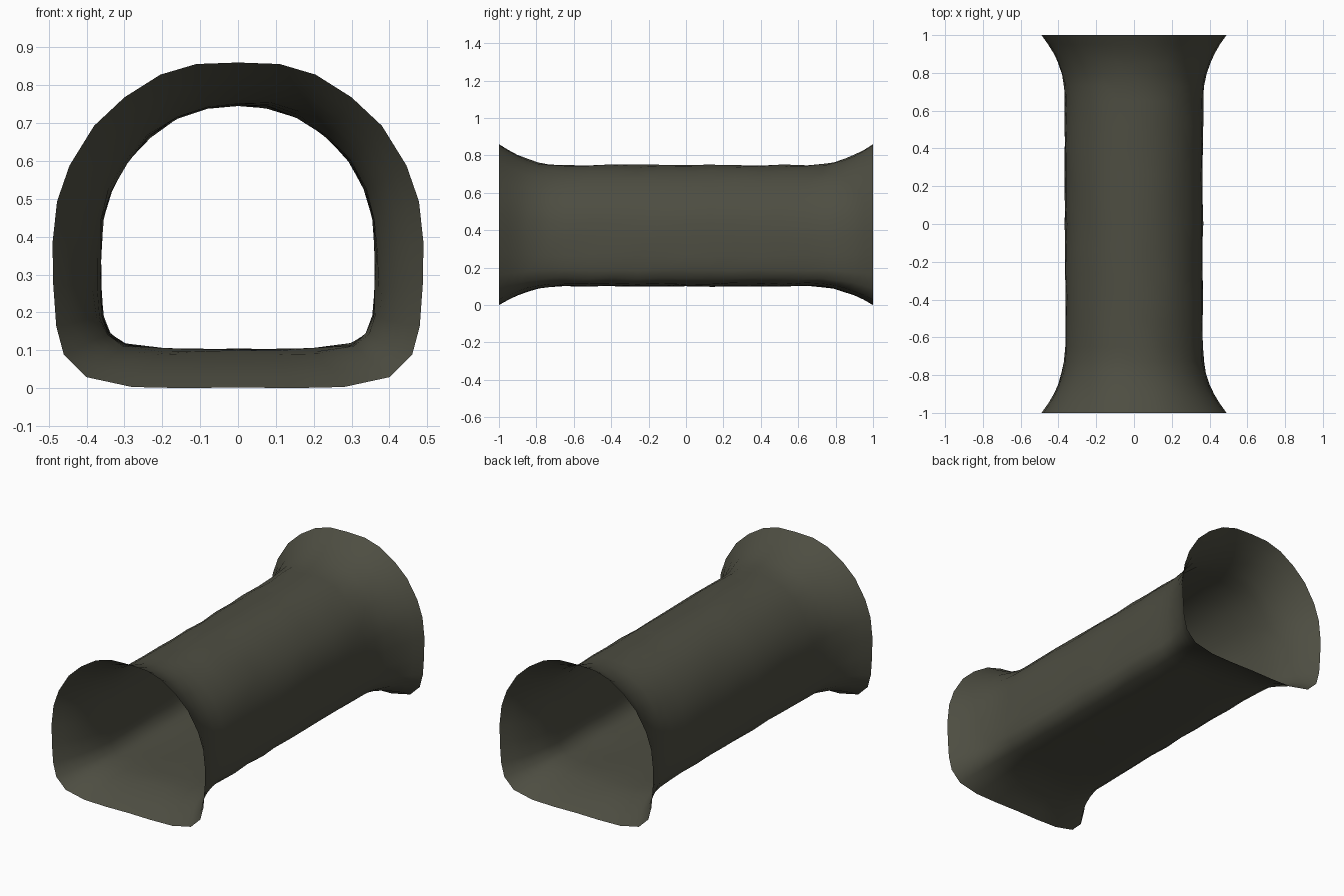
import bpy, bmesh, random

if "Cube" in bpy.data.objects:
    bpy.data.objects.remove(bpy.data.objects["Cube"])

random.seed(4)

# Half cross-sections (x, z) from crown to floor: narrow tube and wide mouth
TUBE = [(0, .756), (.08, .748), (.16, .722), (.235, .672), (.295, .605), (.335, .53),
        (.358, .45), (.364, .36), (.364, .27), (.358, .195), (.340, .15), (.30, .122),
        (.20, .110), (.10, .108), (0, .108)]
MOUTH = [(0, .867), (.11, .863), (.205, .835), (.30, .775), (.38, .70), (.445, .595),
         (.478, .50), (.490, .39), (.488, .28), (.480, .17), (.460, .095), (.40, .036),
         (.28, .010), (.14, .007), (0, .009)]


def full_loop(half):
    return half + [(-x, z) for x, z in half[-2:0:-1]]


# Stations along one half of the length: (y, flare amount)
END = [(1.0, 1.0), (.95, .72), (.90, .48), (.85, .30), (.79, .14), (.73, .04), (.65, 0)]
MID = [(.65 - .13 * i, 0) for i in range(1, 10)]
stations = END + MID + [(-y, f) for y, f in reversed(END)]

olive = bpy.data.materials.new("dark olive grey")
olive.diffuse_color = (.075, .075, .054, 1)
olive.use_nodes = True
olive.node_tree.nodes["Principled BSDF"].inputs["Base Color"].default_value = olive.diffuse_color

# Open-ended flared tunnel, a single thin sheet
bm = bmesh.new()
rings = []
for y, f in stations:
    ring = []
    for (ax, az), (bx, bz) in zip(full_loop(TUBE), full_loop(MOUTH)):
        w = .004 * (1 - f)          # slight hand-worn unevenness
        ring.append(bm.verts.new((ax + (bx - ax) * f + random.uniform(-w, w), y,
                                  az + (bz - az) * f + random.uniform(-w, w))))
    rings.append(ring)
n = len(rings[0])
for a, b in zip(rings, rings[1:]):
    for i in range(n):
        j = (i + 1) % n
        bm.faces.new((a[i], a[j], b[j], b[i])).smooth = True
bmesh.ops.recalc_face_normals(bm, faces=bm.faces)

# Settle the base on the ground
low = min(v.co.z for v in bm.verts)
bmesh.ops.translate(bm, verts=bm.verts, vec=(0, 0, -low))

mesh = bpy.data.meshes.new("tunnel")
bm.to_mesh(mesh)
bm.free()
mesh.materials.append(olive)
bpy.context.collection.objects.link(bpy.data.objects.new("tunnel", mesh))
